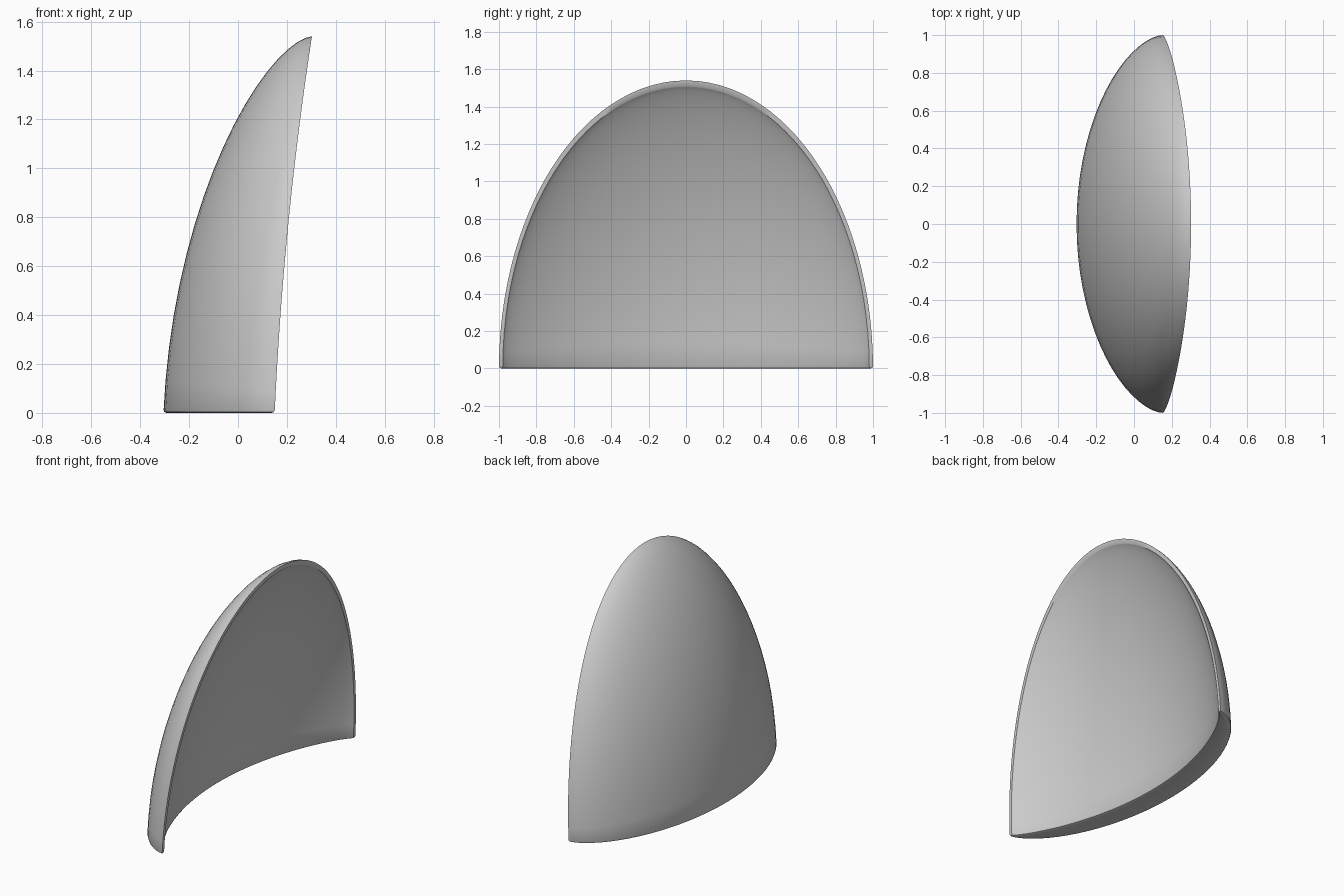
import bpy, bmesh, math

cube = bpy.data.objects.get("Cube")
if cube:
    bpy.data.objects.remove(cube)

HEIGHT = 1.54
NU, NV = 36, 18


def surface_point(u, v, scale, depth, power):
    """Half-ellipse dish: u runs across, v runs up, both reach the rim at 1."""
    y = scale * u * math.sqrt(1 - v * v / 2)
    z = scale * HEIGHT * v * math.sqrt(1 - u * u / 2)
    rim_x = 0.15 + 0.045 * z + 0.035 * z * z
    hollow = max(0.0, (1 - u * u) * (1 - v * v)) ** power
    return rim_x - depth * hollow, y, z


def add_sheet(bm, scale, depth, power, flip):
    ease = lambda t: math.sin(t * math.pi / 2)
    grid = [[bm.verts.new(surface_point(ease(2 * i / NU - 1), ease(j / NV), scale, depth, power))
             for i in range(NU + 1)] for j in range(NV + 1)]
    for j in range(NV):
        for i in range(NU):
            quad = [grid[j][i], grid[j][i + 1], grid[j + 1][i + 1], grid[j + 1][i]]
            bm.faces.new(quad[::-1] if flip else quad)
    # Border loop: along the bottom, up one side, over the top and down
    return (grid[0] + [grid[j][NU] for j in range(1, NV + 1)]
            + grid[NV][-2::-1] + [grid[j][0] for j in range(NV - 1, 0, -1)])


# Convex outside and shallower hollow inside
bm = bmesh.new()
outer = add_sheet(bm, 1.0, 0.455, 0.6, True)
inner = add_sheet(bm, 0.98, 0.30, 0.85, False)

# Rim and flat underside join the two sheets
count = len(outer)
for k in range(count):
    n = (k + 1) % count
    bm.faces.new([outer[k], outer[n], inner[n], inner[k]])
bmesh.ops.recalc_face_normals(bm, faces=bm.faces)

# Softened underside edges
under = [e for e in bm.edges
         if all(v.co.z < 1e-5 for v in e.verts) and e.calc_face_angle(0) > 0.7]
bmesh.ops.bevel(bm, geom=under, offset=0.012, segments=2, profile=0.5,
                affect='EDGES', clamp_overlap=True)

mesh = bpy.data.meshes.new("curved_shell")
bm.to_mesh(mesh)
bm.free()
shell = bpy.data.objects.new("curved_shell", mesh)
bpy.context.collection.objects.link(shell)

# Plain grey finish
grey = bpy.data.materials.new("plain_grey")
grey.use_nodes = True
colour = (0.6, 0.6, 0.6, 1)
grey.diffuse_color = colour
grey.node_tree.nodes["Principled BSDF"].inputs["Base Color"].default_value = colour
mesh.materials.append(grey)

bpy.ops.object.select_all(action='DESELECT')
shell.select_set(True)
bpy.context.view_layer.objects.active = shell
bpy.ops.object.shade_smooth_by_angle(angle=math.radians(40))
